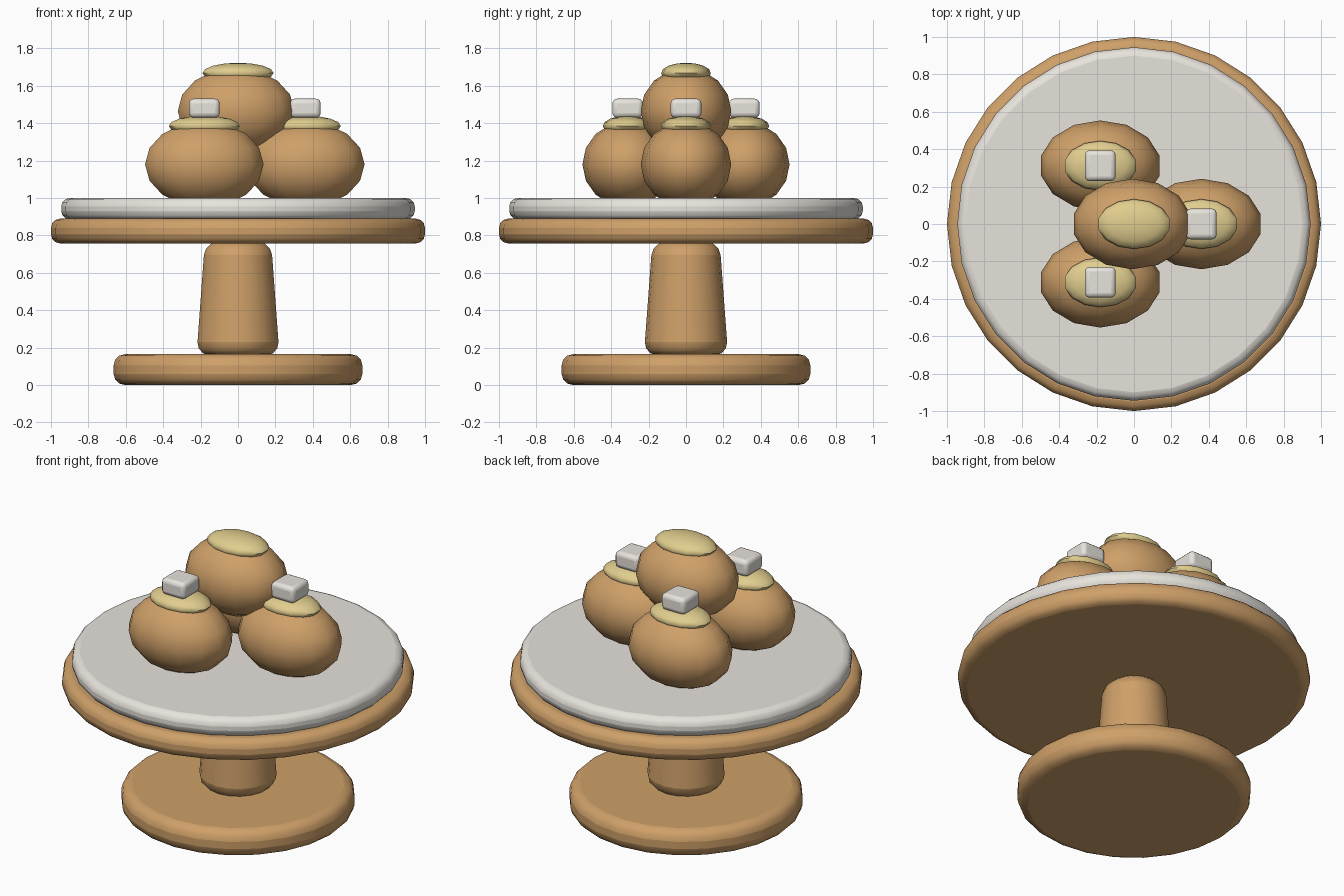
import bpy, math

if "Cube" in bpy.data.objects:
    bpy.data.objects.remove(bpy.data.objects["Cube"])


def material(name, color):
    m = bpy.data.materials.new(name)
    m.diffuse_color = (*color, 1)
    m.use_nodes = True
    m.node_tree.nodes["Principled BSDF"].inputs["Base Color"].default_value = m.diffuse_color
    return m


WOOD = material("baked_tan", (0.62, 0.35, 0.14))
CREAM = material("custard", (0.75, 0.61, 0.27))
WHITE = material("icing_white", (0.80, 0.77, 0.72))


def finish(name, mat, bevel=0, angle=40):
    ob = bpy.context.object
    ob.name = name
    ob.data.materials.append(mat)
    bpy.ops.object.transform_apply(location=False, rotation=False, scale=True)
    if bevel:
        b = ob.modifiers.new("rounding", "BEVEL")
        b.width = bevel
        b.segments = 3
        b.limit_method = "ANGLE"
        b.angle_limit = math.radians(40)
    bpy.ops.object.shade_smooth_by_angle(angle=math.radians(angle))
    return ob


def disc(name, r1, r2, z0, z1, sides, bevel, mat):
    bpy.ops.mesh.primitive_cone_add(vertices=sides, radius1=r1, radius2=r2,
                                    depth=z1 - z0, location=(0, 0, (z0 + z1) / 2))
    finish(name, mat, bevel)


def blob(name, loc, size, segs, rings, mat):
    bpy.ops.mesh.primitive_uv_sphere_add(segments=segs, ring_count=rings, radius=1, location=loc)
    bpy.context.object.scale = size
    finish(name, mat, angle=60)


# Stand
disc("foot", 0.665, 0.665, 0, 0.165, 24, 0.06, WOOD)
disc("stem", 0.225, 0.18, 0.16, 0.765, 18, 0.07, WOOD)
disc("tray", 1.0, 1.0, 0.757, 0.89, 28, 0.05, WOOD)
disc("icing_plate", 0.945, 0.945, 0.885, 1.0, 28, 0.045, WHITE)

# Three buns in a ring, each with a custard cap and a sugar cube
for i in range(3):
    a = i * math.tau / 3
    x, y = 0.36 * math.cos(a), 0.36 * math.sin(a)
    blob(f"bun_{i + 1}", (x, y, 1.18), (0.325, 0.242, 0.23), 14, 8, WOOD)
    blob(f"custard_cap_{i + 1}", (x, y, 1.385), (0.195, 0.133, 0.055), 14, 8, CREAM)
    bpy.ops.mesh.primitive_cube_add(size=1, location=(x, y, 1.48))
    bpy.context.object.scale = (0.164, 0.164, 0.102)
    finish(f"sugar_cube_{i + 1}", WHITE, 0.025)

# Top bun
blob("top_bun", (-0.01, 0, 1.465), (0.32, 0.242, 0.23), 14, 8, WOOD)
blob("top_custard_cap", (0, 0, 1.668), (0.195, 0.133, 0.055), 14, 8, CREAM)
